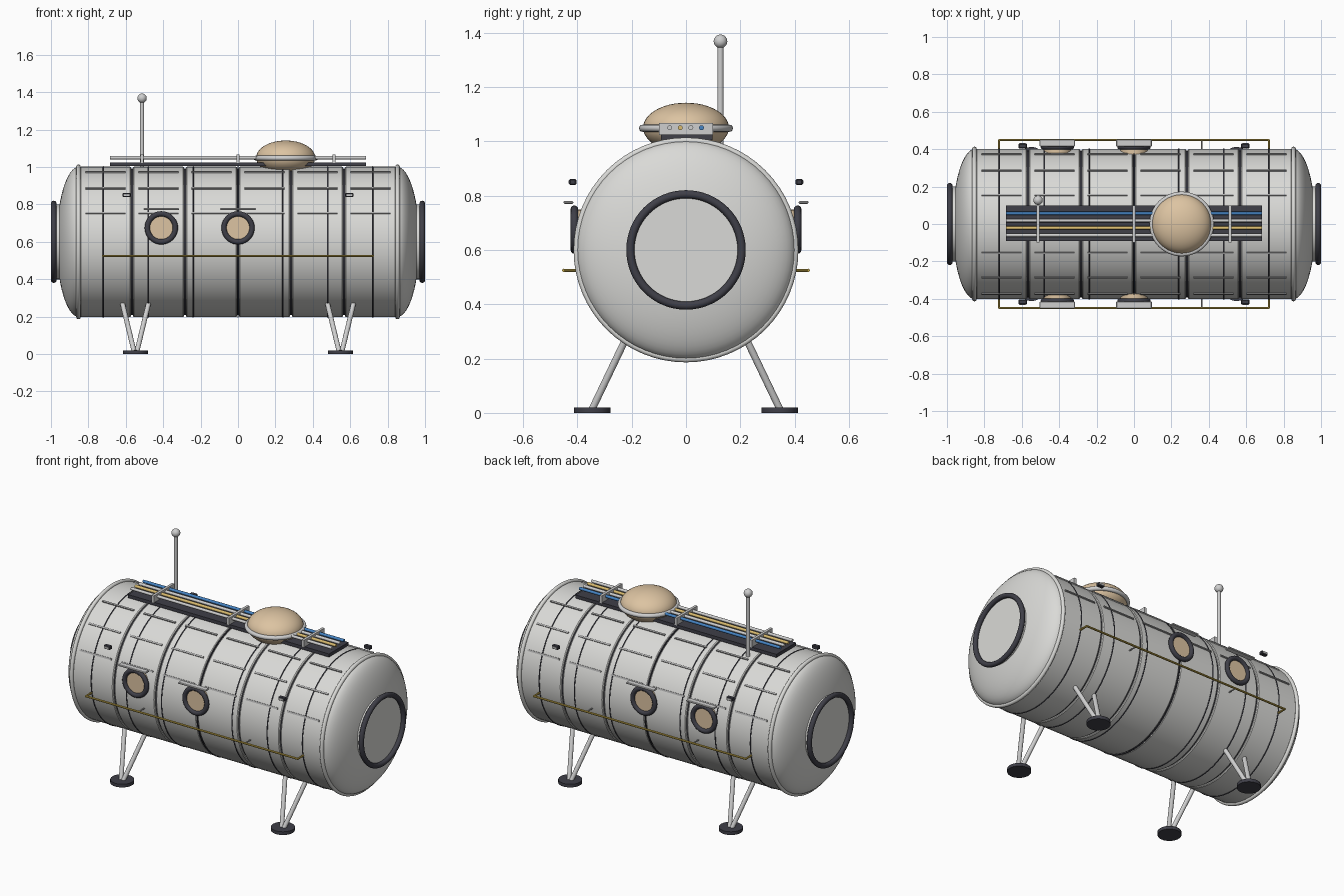
import bpy, bmesh, math
from mathutils import Vector, Matrix

cube = bpy.data.objects.get("Cube")
if cube:
    bpy.data.objects.remove(cube, do_unlink=True)


def material(name, r, g, b):
    m = bpy.data.materials.new(name)
    m.use_nodes = True
    m.diffuse_color = (r, g, b, 1)
    m.node_tree.nodes["Principled BSDF"].inputs["Base Color"].default_value = (r, g, b, 1)
    return m


HULL = material("hull white", 0.70, 0.70, 0.68)
METAL = material("light metal", 0.62, 0.62, 0.62)
TRIM = material("panel grey", 0.42, 0.42, 0.42)
DARK = material("dark rubber", 0.05, 0.05, 0.065)
TAN = material("tan glass", 0.72, 0.55, 0.36)
YELLOW = material("rail yellow", 0.56, 0.40, 0.07)
GOLD = material("pipe gold", 0.70, 0.50, 0.16)
BLUE = material("pipe blue", 0.06, 0.23, 0.55)

AXIS_Z = 0.6     # height of the hull axis
R = 0.402        # hull radius


def finish(bm, name, mat, smooth=True):
    bmesh.ops.recalc_face_normals(bm, faces=bm.faces)
    me = bpy.data.meshes.new(name)
    bm.to_mesh(me)
    bm.free()
    me.materials.append(mat)
    ob = bpy.data.objects.new(name, me)
    bpy.context.collection.objects.link(ob)
    if smooth:
        bpy.ops.object.select_all(action='DESELECT')
        ob.select_set(True)
        bpy.context.view_layer.objects.active = ob
        bpy.ops.object.shade_smooth_by_angle(angle=math.radians(35))
    return ob


def lathe(name, profile, mat, centre=(0, 0, AXIS_Z), axis=(1, 0, 0), steps=64):
    """Spin (distance along axis, radius) points around the axis."""
    bm = bmesh.new()
    turn = Vector((0, 0, 1)).rotation_difference(Vector(axis)).to_matrix().to_4x4()
    verts = [bm.verts.new((r, 0, d)) for d, r in profile]
    edges = [bm.edges.new(p) for p in zip(verts, verts[1:])]
    bmesh.ops.spin(bm, geom=verts + edges, cent=(0, 0, 0), axis=(0, 0, 1),
                   angle=math.tau, steps=steps)
    bmesh.ops.remove_doubles(bm, verts=bm.verts, dist=1e-5)
    bm.transform(Matrix.Translation(centre) @ turn)
    return finish(bm, name, mat)


def ring(name, major, minor, mat, centre, axis=(1, 0, 0), steps=64, sides=12):
    pts = [(minor * math.sin(math.tau * i / sides),
            major + minor * math.cos(math.tau * i / sides)) for i in range(sides + 1)]
    return lathe(name, pts, mat, centre, axis, steps)


def rod(name, a, b, r, mat, sides=16):
    a, b = Vector(a), Vector(b)
    length = (b - a).length
    return lathe(name, [(0, 0), (0, r), (length, r), (length, 0)], mat, a, b - a, sides)


def box(name, centre, size, mat, bevel=0.0, roll=0.0):
    bm = bmesh.new()
    bmesh.ops.create_cube(bm, size=1)
    bm.transform(Matrix.Diagonal((*size, 1)))
    if bevel:
        bmesh.ops.bevel(bm, geom=bm.edges[:], offset=bevel, segments=1, affect='EDGES')
    bm.transform(Matrix.Translation(centre) @ Matrix.Rotation(roll, 4, 'X'))
    return finish(bm, name, mat, smooth=False)


def ball(name, centre, scale, mat):
    bm = bmesh.new()
    bmesh.ops.create_uvsphere(bm, u_segments=40, v_segments=24, radius=1)
    bm.transform(Matrix.Translation(centre) @ Matrix.Diagonal((*scale, 1)))
    return finish(bm, name, mat)


# Pressure hull: dark core under six bevelled shell segments
lathe("hull_core", [(-0.84, R - 0.01), (0.84, R - 0.01)], DARK)
pitch = 1.70 / 6
segments = [(i - 2.5) * pitch for i in range(6)]
for x in segments:
    h = pitch / 2 - 0.005
    lathe("hull_segment", [(x - h, R - 0.016), (x - h, R - 0.004), (x - h + 0.005, R),
                           (x + h - 0.005, R), (x + h, R - 0.004), (x + h, R - 0.016)], HULL)
    # Raised strips along the upper hull
    for deg in (22.5, 45, 67.5, 112.5, 135, 157.5):
        a = math.radians(deg)
        box("hull_strip", (x, (R + 0.002) * math.cos(a), AXIS_Z + (R + 0.002) * math.sin(a)),
            (0.215, 0.009, 0.010), TRIM, roll=a)

# Thin dark bands
for i in range(-3, 4):
    ring("hull_band", R - 0.001, 0.004, DARK, (i * 0.24, 0, AXIS_Z), sides=8)

# Domed ends with hatches
for s in (-1, 1):
    arc = [math.radians(90 * i / 16) for i in range(17)]
    lathe("end_dome", [(s * (0.85 + 0.12 * math.sin(t)), R * math.cos(t)) for t in arc], HULL)
    ring("end_rim", R, 0.012, HULL, (s * 0.853, 0, AXIS_Z))
    ring("hatch_ring", 0.205, 0.015, DARK, (s * 0.985, 0, AXIS_Z))
    rod("hatch_disc", (s * 0.94, 0, AXIS_Z), (s * 0.976, 0, AXIS_Z), 0.2, HULL, 64)

for s in (-1, 1):
    # Portholes with visors
    for x in (-0.41, 0):
        ring("window_frame", 0.075, 0.014, DARK, (x, s * 0.411, 0.675), (0, 1, 0), 40)
        rod("window_glass", (x, s * 0.37, 0.675), (x, s * 0.411, 0.675), 0.073, TAN, 40)
        box("window_visor", (x, s * 0.433, 0.775), (0.19, 0.036, 0.010), METAL, 0.003)
    # Side lamps
    for x in (-0.595, 0.595):
        box("lamp_body", (x, s * 0.417, 0.85), (0.044, 0.026, 0.022), DARK, 0.004)
        box("lamp_face", (x, s * 0.431, 0.85), (0.032, 0.004, 0.012), METAL)
    # Handrail
    rod("handrail", (-0.725, s * 0.45, 0.525), (0.725, s * 0.45, 0.525), 0.006, YELLOW, 10)
    for x in (-0.722, 0.722):
        rod("handrail_end", (x, s * 0.39, 0.525), (x, s * 0.45, 0.525), 0.006, YELLOW, 10)
    for x in (-0.363, 0.363):
        rod("handrail_post", (x, s * 0.39, 0.525), (x, s * 0.45, 0.525), 0.004, TRIM, 10)
    # Landing legs
    for x in (-0.548, 0.548):
        rod("foot_pad", (x, s * 0.345, 0), (x, s * 0.345, 0.02), 0.067, DARK, 32)
        for d in (-1, 1):
            rod("leg_strut", (x + d * 0.008, s * 0.345, 0.015),
                (x + d * 0.07, s * 0.222, 0.272), 0.013, METAL)

# Roof tray with pipes and brackets
box("pipe_tray", (0, 0.003, 1.015), (1.37, 0.19, 0.02), DARK)
for y, mat in ((0.057, BLUE), (0.018, METAL), (-0.021, GOLD), (-0.06, METAL)):
    rod("roof_pipe", (-0.685, y, 1.05), (0.685, y, 1.05), 0.009, mat, 12)
for x in (-0.512, 0, 0.512):
    box("pipe_bracket", (x, 0, 1.045), (0.016, 0.2, 0.045), METAL)

# Roof dome
ball("roof_dome", (0.255, 0, 1.05), (0.158, 0.158, 0.092), TAN)
ring("roof_dome_ring", 0.16, 0.013, METAL, (0.255, 0, 1.048), (0, 0, 1))

# Antenna
rod("antenna_mast", (-0.513, 0.127, 0.95), (-0.513, 0.127, 1.36), 0.011, METAL)
ball("antenna_tip", (-0.513, 0.127, 1.368), (0.025, 0.025, 0.025), METAL)
